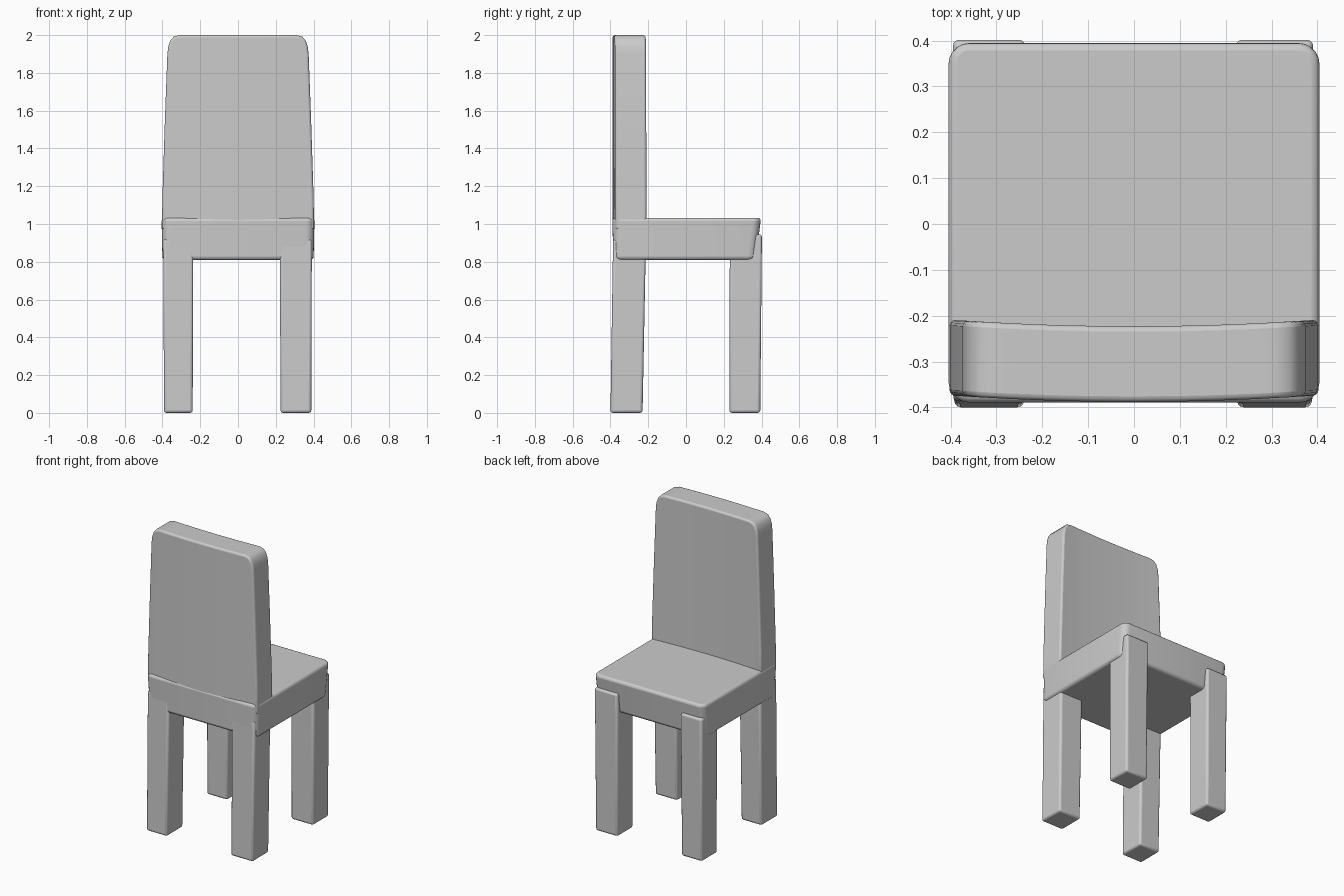
import bpy, bmesh, math

if "Cube" in bpy.data.objects:
    bpy.data.objects.remove(bpy.data.objects["Cube"])


def finish(name, bm, bevel, segments=3):
    bmesh.ops.recalc_face_normals(bm, faces=bm.faces[:])
    mesh = bpy.data.meshes.new(name)
    bm.to_mesh(mesh)
    bm.free()
    ob = bpy.data.objects.new(name, mesh)
    bpy.context.collection.objects.link(ob)
    mod = ob.modifiers.new("soft_edges", 'BEVEL')
    mod.width = bevel
    mod.segments = segments
    mod.limit_method = 'ANGLE'
    mod.angle_limit = math.radians(40)
    bpy.context.view_layer.objects.active = ob
    ob.select_set(True)
    bpy.ops.object.shade_smooth_by_angle(angle=math.radians(35))
    ob.select_set(False)
    return ob


def tapered_box(bottom, top, z0, z1):
    """Box between two rectangles given as (x0, x1, y0, y1)."""
    bm = bmesh.new()
    bmesh.ops.create_cube(bm, size=2)
    for v in bm.verts:
        r = top if v.co.z > 0 else bottom
        v.co = (r[v.co.x > 0], r[2 + (v.co.y > 0)], z1 if v.co.z > 0 else z0)
    return bm


# Seat: rounded corners, rear face leaning out towards the top
bm = tapered_box((-0.40, 0.40, -0.385, 0.37), (-0.405, 0.405, -0.39, 0.397), 0.81, 1.033)
corners = [e for e in bm.edges if abs(e.verts[0].co.z - e.verts[1].co.z) > 0.1]
bmesh.ops.bevel(bm, geom=corners, offset=0.045, segments=5, profile=0.5, affect='EDGES')
finish("seat", bm, 0.018)

# Backrest: tapered outline with rounded top corners, slightly curved in plan
half = [(0.403, 0.97), (0.40, 1.15), (0.387, 1.55), (0.374, 1.9),
        (0.369, 1.94), (0.358, 1.972), (0.34, 1.992), (0.31, 2.0)]
outline = half + [(-x, z) for x, z in reversed(half)]
bm = bmesh.new()
bm.faces.new([bm.verts.new((x, -0.388, z)) for x, z in outline])
for i in range(-3, 4):
    bmesh.ops.bisect_plane(bm, geom=bm.verts[:] + bm.edges[:] + bm.faces[:],
                           plane_co=(i * 0.09, 0, 0), plane_no=(1, 0, 0))
ext = bmesh.ops.extrude_face_region(bm, geom=bm.faces[:])
moved = [g for g in ext["geom"] if isinstance(g, bmesh.types.BMVert)]
bmesh.ops.translate(bm, verts=moved, vec=(0, 0.165, 0))
for v in bm.verts:
    v.co.y += 0.014 * (v.co.x / 0.4) ** 2
finish("backrest", bm, 0.012)

# Legs: square posts, the rear pair showing through the back of the seat
for side, x0, x1 in (("left", -0.392, -0.24), ("right", 0.225, 0.388)):
    bm = tapered_box((x0, x1, -0.40, -0.23), (x0 - 0.003, x1 + 0.003, -0.386, -0.212), 0.0, 0.92)
    finish("front_leg_" + side, bm, 0.014)
    bm = tapered_box((x0, x1, 0.23, 0.393), (x0 - 0.003, x1 + 0.003, 0.232, 0.402), 0.0, 0.945)
    finish("rear_leg_" + side, bm, 0.014)
